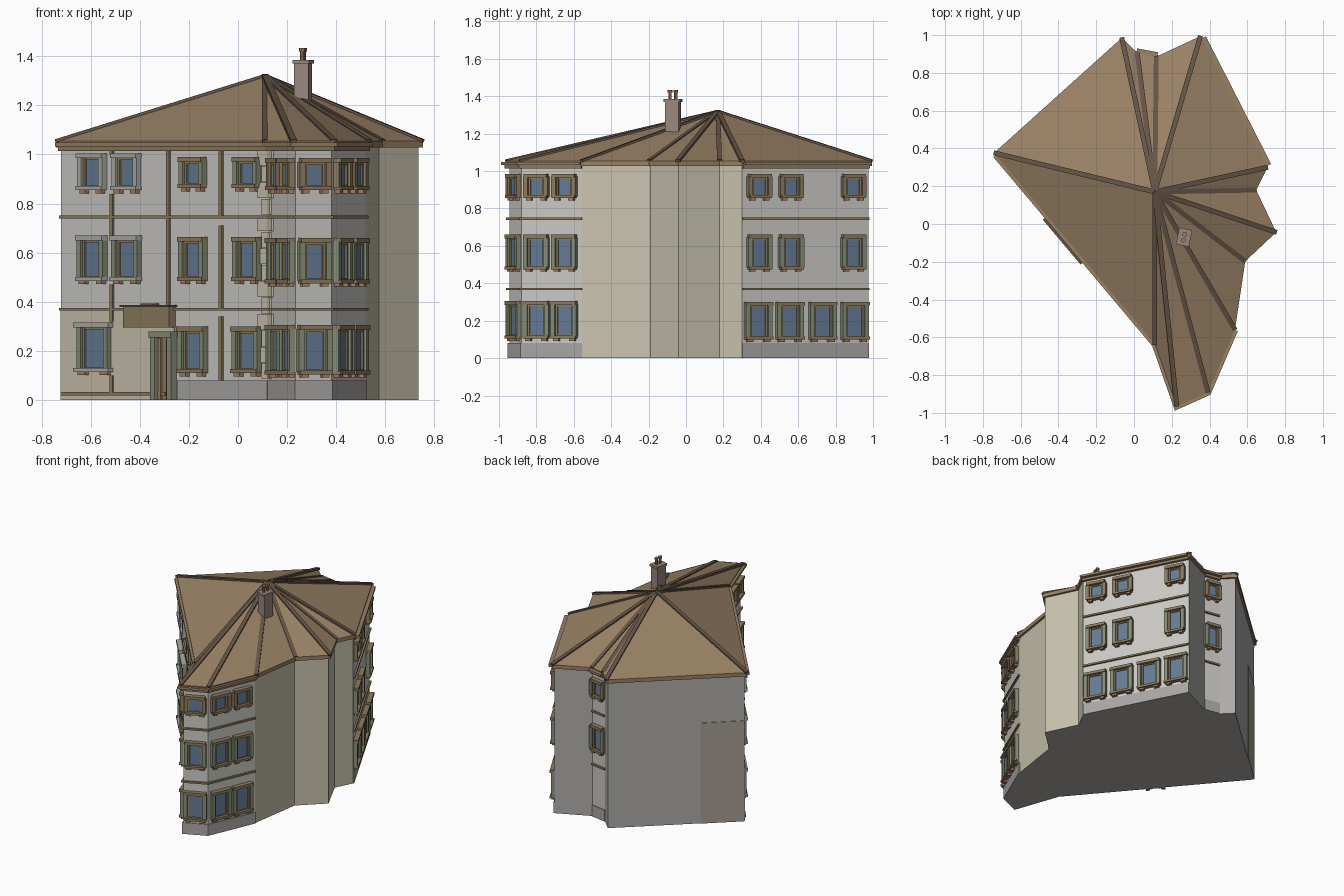
import bpy, bmesh
from mathutils import Vector, Matrix

if "Cube" in bpy.data.objects:
    bpy.data.objects.remove(bpy.data.objects["Cube"])

# ---- palette ----
def mat(name, *c):
    m = bpy.data.materials.new(name)
    m.diffuse_color = (*c, 1)
    m.use_nodes = True
    m.node_tree.nodes["Principled BSDF"].inputs["Base Color"].default_value = m.diffuse_color
    return m

PLASTER = mat("plaster", .60, .59, .56)
BEIGE = mat("beige_plaster", .58, .54, .42)
GREY = mat("grey_plaster", .42, .41, .40)
PLINTH = mat("plinth", .40, .39, .38)
TILE = mat("roof_tile", .32, .22, .13)
RIDGE = mat("ridge_tile", .13, .09, .06)
TRIM = mat("brown_trim", .27, .20, .11)
GREEN = mat("green_trim", .24, .27, .18)
STONE = mat("grey_trim", .42, .42, .39)
GLASS = mat("glass", .13, .20, .30)
BRICK = mat("chimney_brick", .32, .24, .21)
CLAY = mat("clay", .38, .21, .13)

# ---- footprint, counter-clockwise ----
P = {k: Vector(v) for k, v in dict(
    A=(-.72, .375), B=(.125, -.63), C=(.235, -.945), D=(.38, -.88), E=(.52, -.555),
    F=(.575, -.19), G=(.735, -.04), H=(.63, .18), I=(.69, .30), J=(.345, .975),
    K=(.12, .87), L=(.01, .89), M=(-.065, .965)).items()}
LOOP = "ABCDEFGHIJKLM"
TOP, APEX = 1.04, Vector((.11, .17, 1.32))

parts = {}
def part(name, m):
    return parts.setdefault(name, (bmesh.new(), m))[0]

def finish(name, bm, mats):
    bmesh.ops.recalc_face_normals(bm, faces=bm.faces)
    me = bpy.data.meshes.new(name)
    bm.to_mesh(me)
    bm.free()
    for m in mats:
        me.materials.append(m)
    ob = bpy.data.objects.new(name, me)
    bpy.context.collection.objects.link(ob)

def normal(a, b):
    d = (b - a).normalized()
    return Vector((d.y, -d.x))

def box(seg, t, off, w, z0, z1, d, name, m, inset=.01):
    """Box on the wall seg: centre at fraction t plus off, width w, depth d."""
    a, b = P[seg[0]], P[seg[1]]
    u, n = (b - a).normalized(), normal(a, b)
    c = a.lerp(b, t) + u * off + n * (d - inset) / 2
    M = Matrix(((u.x, n.x, 0, c.x), (u.y, n.y, 0, c.y), (0, 0, 1, (z0 + z1) / 2), (0, 0, 0, 1)))
    bmesh.ops.create_cube(part(name, m), size=1,
                          matrix=M @ Matrix.Diagonal((w, d + inset, z1 - z0, 1)))

def offset(run, d, closed=False):
    """Mitred outward offset of a run of footprint corners."""
    pts, out = [P[k] for k in run], []
    for i, p in enumerate(pts):
        ns = []
        if closed or i > 0:
            ns.append(normal(pts[i - 1], p))
        if closed or i < len(pts) - 1:
            ns.append(normal(p, pts[(i + 1) % len(pts)]))
        s = sum(ns, Vector((0, 0)))
        out.append(p + s * d / (1 + ns[0].dot(ns[1])) if len(ns) == 2 else p + s * d)
    return out

def band(run, z0, z1, d, name, m, closed=False):
    """Moulding swept along a run of walls."""
    bm = part(name, m)
    rings = [[bm.verts.new((*q, z)) for q, z in ((i, z0), (o, z0), (o, z1), (i, z1))]
             for i, o in zip(offset(run, -.01, closed), offset(run, d, closed))]
    n = len(rings)
    for k in range(n if closed else n - 1):
        r, s = rings[k], rings[(k + 1) % n]
        for j in range(4):
            bm.faces.new((r[j], s[j], s[(j + 1) % 4], r[(j + 1) % 4]))
    if not closed:
        bm.faces.new(rings[0])
        bm.faces.new(rings[-1])

def window(seg, t, z0, z1, w, side=TRIM, head=TRIM):
    g = w * .56
    box(seg, t, 0, g, z0 + .02, z1 - .015, .006, "window_glass", GLASS)
    box(seg, t, 0, g, z1 - .028, z1 - .015, .012, "window_frames", TRIM)
    box(seg, t, 0, g, z0 + .018, z0 + .03, .012, "window_frames", TRIM)
    for s in (-1, 1):
        box(seg, t, s * (g / 2 + .004), .012, z0 + .02, z1 - .015, .014, "window_frames", TRIM)
        box(seg, t, s * (g / 2 + .022), .025, z0 + .02, z1 - .015, .025, "window_jambs_" + side.name, side)
        box(seg, t, s * w * .32, w * .22, z0 - .003, z0 + .012, .022, "sill_brackets", CLAY)
    box(seg, t, 0, w, z1 - .02, z1, .032, "lintels_" + head.name, head)
    box(seg, t, 0, w, z0 + .01, z0 + .026, .032, "sills_" + head.name, head)

# ---- walls ----
bm = bmesh.new()
lo = [bm.verts.new((*P[k], 0)) for k in LOOP]
hi = [bm.verts.new((*P[k], TOP)) for k in LOOP]
bm.faces.new(lo).material_index = 2
bm.faces.new(hi)
for i, k in enumerate(LOOP):
    j = (i + 1) % len(LOOP)
    f = bm.faces.new((lo[i], lo[j], hi[j], hi[i]))
    f.material_index = 1 if k in "EFGH" else 2 if k in "JLM" else 0
finish("walls", bm, [PLASTER, BEIGE, GREY])

# ---- roof fan with eave board and hip tiles ----
bm = bmesh.new()
eave = [Vector((*p, TOP + .015)) for p in offset(LOOP, .015, True)]
ring = [bm.verts.new(p) for p in eave]
tip = bm.verts.new(APEX)
for i in range(len(ring)):
    bm.faces.new((ring[i], ring[(i + 1) % len(ring)], tip))
bm.faces.new(ring)
finish("roof", bm, [TILE])
band(LOOP, TOP - .012, TOP + .015, .015, "eave_board", TILE, True)
for p in eave:
    d = p - APEX
    M = Matrix.LocRotScale((p + APEX) / 2, d.to_track_quat('X', 'Z'), (d.length, .026, .014))
    bmesh.ops.create_cube(part("hip_tiles", RIDGE), size=1, matrix=M)

# ---- mouldings along the street fronts ----
for run, ov in (("ABCDE", .032), ("IJ", .04), ("KL", .04)):
    band(run, TOP - .008, TOP + .008, ov, "gutter", TILE)
    band(run, TOP - .025, TOP - .008, .018, "cornice", TRIM)
    for z in (.37, .745):
        band(run, z - .006, z + .006, .012, "string_courses", TRIM)
for run in ("BCDE", "IJ", "KL"):
    band(run, 0, .08, .006, "plinth_base", PLINTH)
box("AB", .78, 0, .57, 0, .08, .006, "plinth_base", PLINTH)

# ---- long front: shop panel, pilaster strips, door, canopy ----
box("AB", .275, 0, .718, 0, .365, .004, "shop_panel", BEIGE)
box("AB", .26, 0, .66, .018, .032, .012, "string_courses", TRIM)
for x, spans in ((-.51, ((.03, .10), (.32, .47), (.67, .84), (1.0, 1.02))),
                 (-.28, ((.37, 1.02),)), (-.065, ((.08, .34), (.37, .71), (.745, 1.02)))):
    for z0, z1 in spans:
        box("AB", (x + .72) / .845, 0, .018, z0, z1, .01, "pilaster_strips", TRIM)
for s in (-1, 1):
    box("AB", .505, s * .052, .028, 0, .28, .03, "door_surround", GREEN)
box("AB", .505, 0, .14, .255, .28, .035, "door_surround", GREEN)
box("AB", .505, 0, .08, 0, .255, .008, "door_panel", TRIM)
for s in (-1, 1):
    box("AB", .505, s * .025, .016, 0, .25, .014, "door_leaves", CLAY)
box("AB", .44, 0, .29, .295, .38, .035, "canopy_box", TRIM)
box("AB", .44, 0, .31, .38, .388, .045, "canopy_cover", RIDGE)
box("AB", .44, 0, .08, .386, .394, .03, "canopy_cover", RIDGE)

# ---- corner quoins ----
for i in range(14):
    z, w = .085 + i * .067, (.035, .06)[i % 2]
    box("AB", 1, -w / 2, w, z, z + .064, .008, "quoins", BEIGE)
    box("BC", 0, w / 2, w, z, z + .064, .008, "quoins", BEIGE)

# ---- windows ----
for x in (-.595, -.455):
    t = (x + .73) / .845
    window("AB", t, .845, 1.005, .16, STONE, STONE)
    window("AB", t, .475, .67, .17, GREEN, STONE)
window("AB", .17, .105, .315, .22, GREEN, STONE)
for x in (-.185, .035):
    t = (x + .73) / .845
    window("AB", t, .853, .99, .145, GREEN)
    window("AB", t, .475, .665, .155, GREEN)
    window("AB", t, .10, .30, .165, GREEN)

FLOORS = ((.845, .985, .13, TRIM), (.465, .66, .135, GREEN), (.095, .305, .145, GREEN))
for seg, spots in (("BC", (.33, .76)), ("CD", (.5,)), ("DE", (.26, .72))):
    for t in spots:
        for z0, z1, w, side in FLOORS:
            window(seg, t, z0, z1, w, side)
for z0, z1, w, side in FLOORS[:2]:
    for t in (.13, .38, .875):
        window("IJ", t, z0, z1, w, side)
    window("KL", .5, z0, z1, .1, side)
for t in (.12, .37, .63, .885):
    window("IJ", t, .09, .30, .16, GREEN)

# ---- lower neighbour mark on the rear wall ----
box("MA", .835, 0, .28, 0, .71, .004, "rear_wall_panel", mat("rear_panel", .38, .34, .29))

# ---- chimney with cap and two pots ----
R = Matrix.Translation((.265, -.07, 0)) @ Matrix.Rotation(-.21, 4, 'Z')
for w, l, z0, z1 in ((.06, .075, 1.19, 1.375), (.07, .09, 1.37, 1.385)):
    bmesh.ops.create_cube(part("chimney", BRICK), size=1, matrix=R @ Matrix.Translation((0, 0, (z0 + z1) / 2))
                          @ Matrix.Diagonal((w, l, z1 - z0, 1)))
for y in (-.016, .016):
    for r, z0, z1 in ((.009, 1.38, 1.425), (.013, 1.42, 1.433)):
        bmesh.ops.create_cone(part("chimney_pots", CLAY), cap_ends=True, segments=8, radius1=r, radius2=r,
                              depth=z1 - z0, matrix=R @ Matrix.Translation((0, y, (z0 + z1) / 2)))

for name, (bm, m) in parts.items():
    finish(name, bm, [m])
